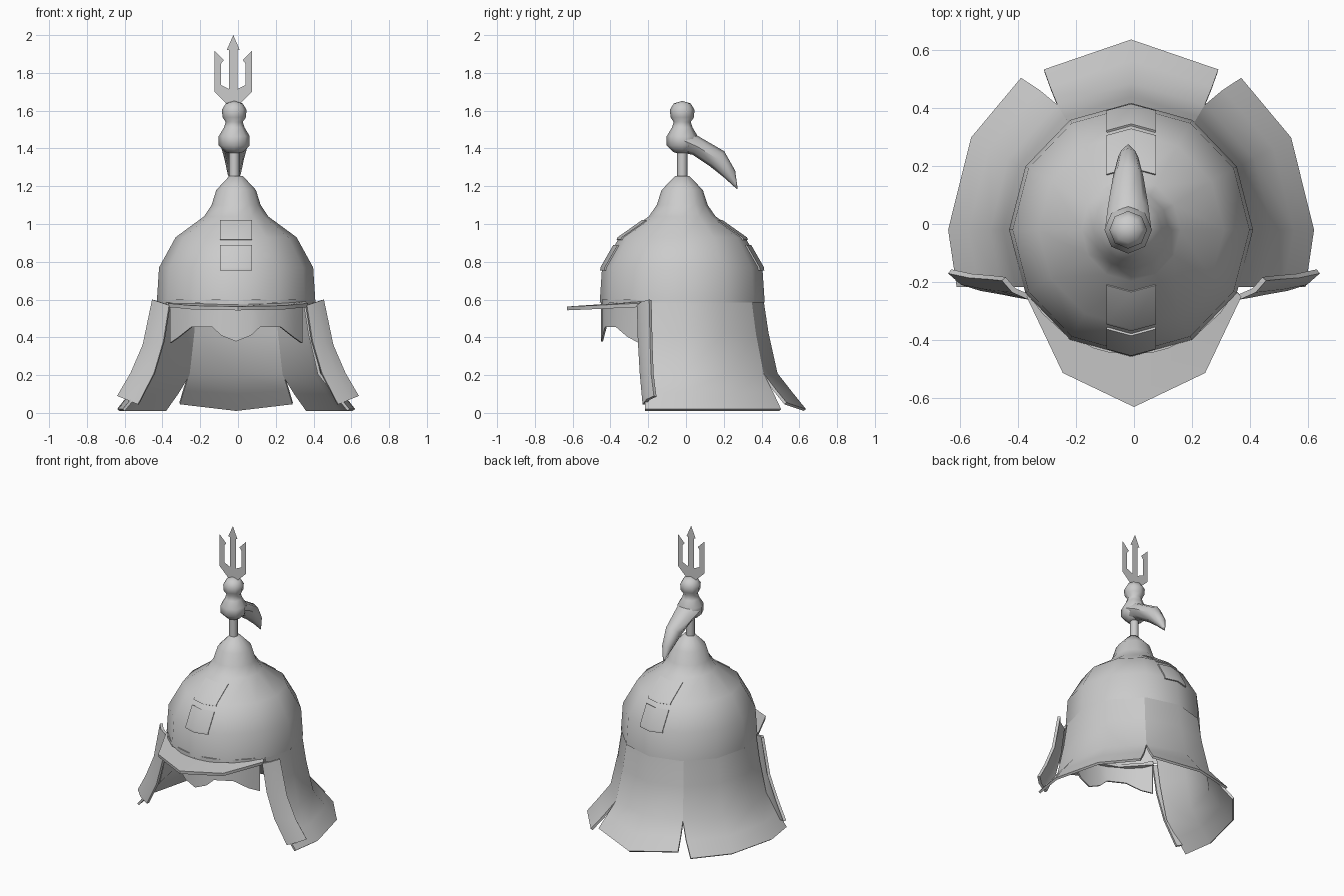
import bpy
from math import sin, cos, asin, degrees, radians, tau

if "Cube" in bpy.data.objects:
    bpy.data.objects.remove(bpy.data.objects["Cube"])

steel = bpy.data.materials.new("plain_steel")
steel.use_nodes = True
GREY = (0.6, 0.6, 0.6, 1)
steel.diffuse_color = GREY
steel.node_tree.nodes["Principled BSDF"].inputs["Base Color"].default_value = GREY

CX, CY, SY = -0.01, -0.02, 1.04     # helmet axis and its slight front-back stretch


def build(name, verts, faces, thick=0, offset=-1, angle=50):
    mesh = bpy.data.meshes.new(name)
    mesh.from_pydata(verts, [], faces)
    mesh.materials.append(steel)
    ob = bpy.data.objects.new(name, mesh)
    bpy.context.collection.objects.link(ob)
    bpy.ops.object.select_all(action='DESELECT')
    ob.select_set(True)
    bpy.context.view_layer.objects.active = ob
    bpy.ops.object.mode_set(mode='EDIT')
    bpy.ops.mesh.select_all(action='SELECT')
    bpy.ops.mesh.remove_doubles(threshold=0.0005)
    bpy.ops.object.mode_set(mode='OBJECT')
    if thick:
        mod = ob.modifiers.new("thickness", 'SOLIDIFY')
        mod.thickness, mod.offset = thick, offset
        bpy.ops.object.modifier_apply(modifier=mod.name)
    bpy.ops.object.shade_smooth_by_angle(angle=radians(angle))
    return ob


def grid(name, rows, closed=False, flip=False, **kw):
    """Skin rows of points with quads."""
    n = len(rows[0])
    verts = [p for row in rows for p in row]
    faces = []
    for r in range(len(rows) - 1):
        for c in range(n if closed else n - 1):
            d = (c + 1) % n
            f = (r * n + c, r * n + d, (r + 1) * n + d, (r + 1) * n + c)
            faces.append(f[::-1] if flip else f)
    return build(name, verts, faces, **kw)


def polar(r, deg, z):
    a = radians(deg)
    return (CX + r * cos(a), CY + SY * r * sin(a), z)


def lathe(name, profile, sides, cx, cy, sy, **kw):
    rows = [[(cx + r * cos(tau * i / sides), cy + sy * r * sin(tau * i / sides), z)
             for i in range(sides)] for r, z in profile]
    return grid(name, rows, closed=True, **kw)


# Dome with its stepped top
DOME = [(0.42, 0.585), (0.408, 0.77), (0.32, 0.93), (0.17, 1.04),
        (0.13, 1.10), (0.105, 1.18), (0.035, 1.255), (0, 1.255)]
lathe("dome", DOME, 12, CX, CY, SY)


def dome_radius(z):
    for (r0, z0), (r1, z1) in zip(DOME, DOME[1:]):
        if z0 <= z <= z1:
            return r0 + (r1 - r0) * (z - z0) / (z1 - z0)


# Thin square plates on the front and back of the dome
for side, sign in (("front", -1), ("back", 1)):
    for label, levels in (("lower", (0.755, 0.77, 0.89)), ("upper", (0.918, 0.93, 1.02))):
        rows = []
        for z in levels:
            rows.append([(CX + x, CY + sign * (SY * dome_radius(z) + 0.009 - abs(x) * 0.27), z)
                         for x in (-0.085, 0, 0.085)])
        grid(f"{side}_{label}_plate", rows, flip=sign > 0, thick=0.009)

# Neck guard: two side panels and a back panel, split by notches
SKIRT = [(0.63, 0.02), (0.56, 0.11), (0.485, 0.21), (0.44, 0.42), (0.413, 0.605)]
open_up = [1, 0.5, 0, 0, 0]         # how wide the notch is at each level


def front_angle(r):
    return degrees(asin(-0.19 / r))


left = [[polar(r, a, z) for a in (front_angle(r), 0, 29, 58.5 - 5.5 * k)]
        for (r, z), k in zip(SKIRT, open_up)]
right = [[polar(r, 180 - a, z) for a in (58.5 - 5.5 * k, 29, 0, front_angle(r))]
         for (r, z), k in zip(SKIRT, open_up)]
back = [[polar(r - 0.02 * k, 58.5 + 2 * k, z + 0.035 * k), polar(r, 90, z),
         polar(r - 0.02 * k, 121.5 - 2 * k, z + 0.035 * k)]
        for (r, z), k in zip(SKIRT, open_up)]
for name, rows in (("left_neck_guard", left), ("right_neck_guard", right),
                   ("back_neck_guard", back)):
    grid(name, rows, thick=0.015)

# Flanges along the front edges of the neck guard
INNER = [(0.365, -0.26, 0.57), (0.395, -0.255, 0.38), (0.445, -0.245, 0.21), (0.53, -0.23, 0.045)]
OUTER = [(0.455, -0.195, 0.6), (0.505, -0.19, 0.36), (0.57, -0.185, 0.21), (0.64, -0.17, 0.09)]
for name, s in (("left_flange", 1), ("right_flange", -1)):
    rows = []
    for a, b in zip(INNER, OUTER):
        mid = [a[i] * 0.4 + b[i] * 0.6 for i in range(3)]
        mid[1] -= 0.015
        rows.append([(s * p[0], p[1], p[2]) for p in (a, mid, b)])
    grid(name, rows, flip=s > 0, thick=0.018, angle=25)

# Pointed peak over the brow
half = [((0.37, -0.25, 0.58), (0.355, -0.235, 0.59)),
        ((0.245, -0.513, 0.568), (0.2, -0.38, 0.58)),
        ((0, -0.63, 0.563), (0, -0.44, 0.575))]
edge = half + [tuple((-x, y, z) for x, y, z in pair) for pair in half[-2::-1]]
grid("peak", [[p[0] for p in edge], [p[1] for p in edge]], flip=True, thick=0.02, angle=40)

# Brow band with a scalloped lower edge
LOWER = [(212, 0.37), (222, 0.40), (235, 0.455), (252, 0.455), (259, 0.41), (270, 0.378)]
LOWER += [(540 - a, z) for a, z in LOWER[-2::-1]]
grid("brow_band", [[polar(0.413, a, z) for a, z in LOWER],
                   [polar(0.413, a, 0.6) for a, z in LOWER]], thick=0.01)

# Finial: rod, lower knob, neck and upper knob
TX = -0.02
lathe("finial", [(0.027, 1.22), (0.027, 1.375), (0.045, 1.38), (0.082, 1.415), (0.082, 1.465),
                 (0.055, 1.51), (0.045, 1.54), (0.062, 1.565), (0.065, 1.605),
                 (0.045, 1.638), (0, 1.652)], 8, TX, CY, 1)

# Drooping tassel behind the lower knob: y, z, half height, half width, tilt
TAIL = [(-0.02, 1.445, 0.065, 0.08, 0.2), (0.06, 1.41, 0.05, 0.07, 0.5),
        (0.165, 1.345, 0.055, 0.052, 0.75), (0.23, 1.265, 0.035, 0.035, 1.05),
        (0.272, 1.185, 0.002, 0.004, 1.1)]
rows = []
for y, z, h, w, t in TAIL:
    ring = [tau * i / 8 for i in range(8)]
    rows.append([(TX + w * cos(a), y + h * sin(a) * sin(t), z + h * sin(a) * cos(t))
                 for a in ring])
grid("tassel", rows, closed=True, flip=True)

# Flat trident on top
PRONGS = [(0.028, 1.63), (0.1, 1.70), (0.1, 1.918), (0.05, 1.868), (0.064, 1.85),
          (0.064, 1.735), (0.022, 1.715), (0.022, 1.92), (0.035, 1.92)]
outline = PRONGS + [(0, 2.0)] + [(-x, z) for x, z in PRONGS[::-1]]
build("trident", [(x - 0.025, CY, z) for x, z in outline], [tuple(range(len(outline)))[::1]])
